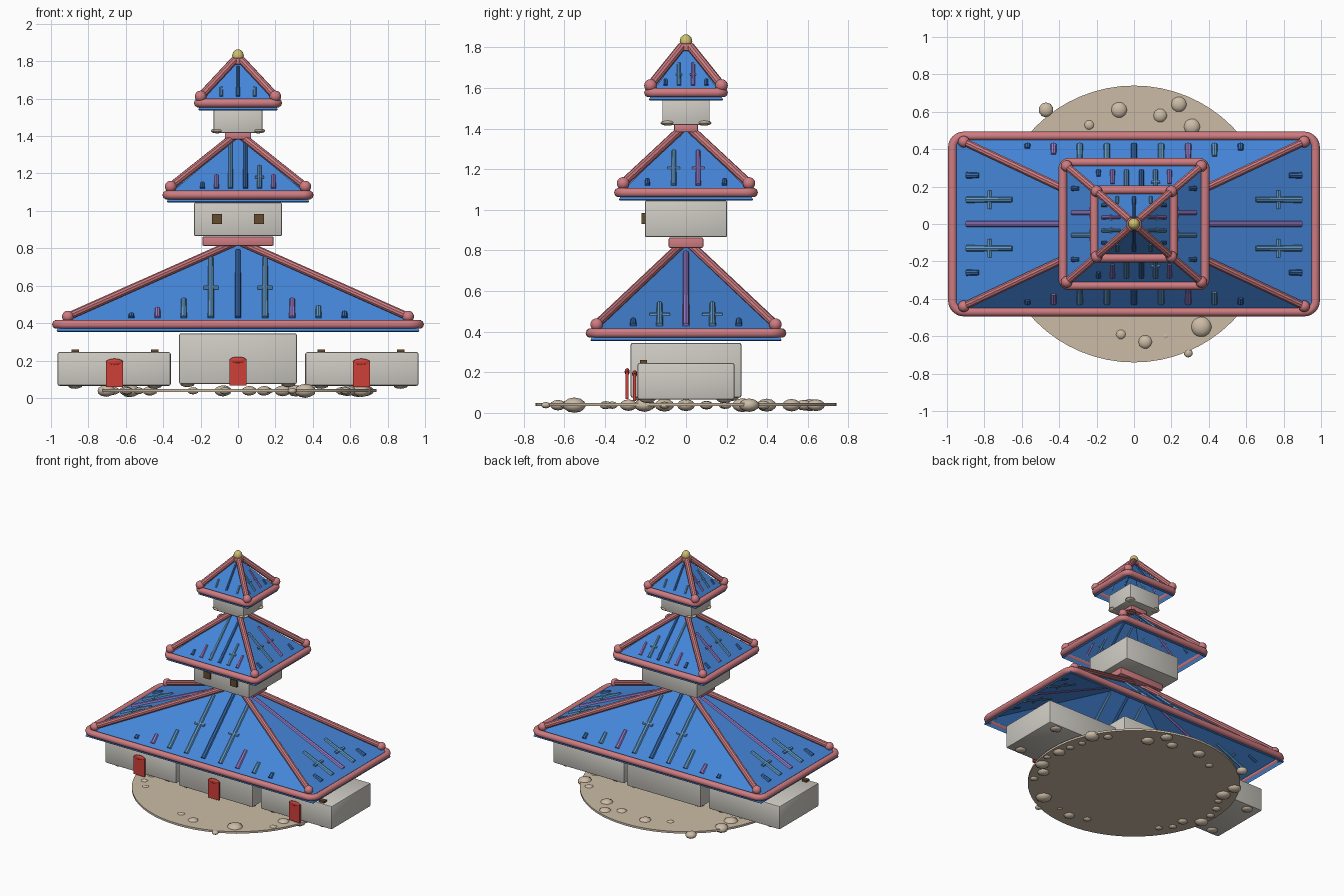
import bpy, bmesh, math, random
from mathutils import Vector, Matrix

cube = bpy.data.objects.get("Cube")
if cube:
    bpy.data.objects.remove(cube)
random.seed(4)


def material(name, r, g, b):
    m = bpy.data.materials.new(name)
    m.use_nodes = True
    m.diffuse_color = (r, g, b, 1)
    m.node_tree.nodes["Principled BSDF"].inputs["Base Color"].default_value = (r, g, b, 1)
    return m


BLUE = material("roof blue", .06, .24, .7)
SKY = material("light blue", .12, .32, .58)
NAVY = material("dark blue", .04, .15, .42)
VIOLET = material("violet", .32, .2, .6)
PINK = material("trim pink", .62, .2, .22)
WALL = material("wall grey", .62, .6, .55)
SAND = material("sand", .6, .5, .38)
RED = material("door red", .62, .05, .04)
BROWN = material("window brown", .13, .07, .03)
GOLD = material("gold", .62, .52, .16)


def finish(bm, name, mat, smooth=True):
    mesh = bpy.data.meshes.new(name)
    bmesh.ops.recalc_face_normals(bm, faces=bm.faces[:])
    bm.to_mesh(mesh)
    bm.free()
    ob = bpy.data.objects.new(name, mesh)
    bpy.context.collection.objects.link(ob)
    mesh.materials.append(mat)
    if smooth:
        bpy.ops.object.select_all(action='DESELECT')
        ob.select_set(True)
        bpy.context.view_layer.objects.active = ob
        bpy.ops.object.shade_smooth_by_angle(angle=math.radians(35))
    return ob


def box(name, mat, centre, size, bevel=0):
    bm = bmesh.new()
    bmesh.ops.create_cube(bm, size=1, matrix=Matrix.Translation(centre) @ Matrix.Diagonal((*size, 1)))
    if bevel:
        bmesh.ops.bevel(bm, geom=bm.edges[:], offset=bevel, segments=2, affect='EDGES', profile=.5)
    return finish(bm, name, mat)


def ball(name, mat, centre, radii, facets=0):
    bm = bmesh.new()
    place = Matrix.Translation(centre) @ Matrix.Diagonal((*radii, 1))
    if facets:
        bmesh.ops.create_icosphere(bm, subdivisions=facets, radius=1, matrix=place)
    else:
        bmesh.ops.create_uvsphere(bm, u_segments=16, v_segments=10, radius=1, matrix=place)
    return finish(bm, name, mat)


def rod(name, mat, a, b, r1, r2=None, sides=10):
    a, b = Vector(a), Vector(b)
    d = b - a
    bm = bmesh.new()
    bmesh.ops.create_cone(bm, cap_ends=True, segments=sides, radius1=r1, radius2=r1 if r2 is None else r2,
                          depth=d.length, matrix=Matrix.Translation((a + b) / 2)
                          @ d.to_track_quat('Z', 'Y').to_matrix().to_4x4())
    return finish(bm, name, mat)


def rim(name, hx, hy, z, corner, radius):
    # rounded rectangular tube
    curve = bpy.data.curves.new(name, 'CURVE')
    curve.dimensions = '3D'
    curve.bevel_depth = radius
    curve.bevel_resolution = 3
    points = []
    for k, (sx, sy) in enumerate([(1, 1), (-1, 1), (-1, -1), (1, -1)]):
        for i in range(6):
            t = (k + i / 5) * math.pi / 2
            points.append((sx * (hx - corner) + corner * math.cos(t),
                           sy * (hy - corner) + corner * math.sin(t), z, 1))
    spline = curve.splines.new('POLY')
    spline.points.add(len(points) - 1)
    for p, co in zip(spline.points, points):
        p.co = co
    spline.use_cyclic_u = True
    ob = bpy.data.objects.new(name, curve)
    bpy.context.collection.objects.link(ob)
    curve.materials.append(PINK)
    bpy.ops.object.select_all(action='DESELECT')
    ob.select_set(True)
    bpy.context.view_layer.objects.active = ob
    bpy.ops.object.convert(target='MESH')
    bpy.ops.object.shade_smooth_by_angle(angle=math.radians(40))


def roof(tier, hx, hy, eave, apex, knob, corner, cap, front, side, rib):
    # thin pyramid shell with a short skirt hanging under the rim
    bm = bmesh.new()
    top = bm.verts.new((0, 0, apex))
    signs = [(1, 1), (-1, 1), (-1, -1), (1, -1)]
    edge = [bm.verts.new((sx * (hx - .02), sy * (hy - .02), eave + .01)) for sx, sy in signs]
    skirt = [bm.verts.new((sx * hx, sy * hy, eave - .035)) for sx, sy in signs]
    for i in range(4):
        j = (i + 1) % 4
        bm.faces.new((top, edge[i], edge[j]))
        bm.faces.new((edge[i], skirt[i], skirt[j], edge[j]))
    shell = finish(bm, tier + "_roof", BLUE, False)
    mod = shell.modifiers.new("thickness", 'SOLIDIFY')
    mod.thickness = .008

    rim(tier + "_roof_rim", hx, hy, eave, corner, .024)
    for sx, sy in signs:
        foot = (sx * knob[0], sy * knob[1], knob[2])
        ball(tier + "_roof_knob", PINK, foot, (.031,) * 3)
        rod(tier + "_hip_beam", PINK, foot, (sx * .02, sy * .02, apex), .021)
    box(tier + "_ridge_cap", PINK, (0, 0, cap[2]), (cap[0] * 2, cap[1] * 2, cap[3]), .006)

    # battens lying on the slopes, the same on opposite sides
    def on_slope(along_x, sign, off, z):
        run = ((hx if along_x else hy) - .02) * (apex - z) / (apex - eave - .01)
        return (sign * run, off, z) if along_x else (off, sign * run, z)

    for along_x, battens in ((False, front), (True, side)):
        for off, length, mat, cross in battens:
            for s in (-1, 1):
                low = eave + .035
                rod(tier + "_batten", mat, on_slope(along_x, s, off, low),
                    on_slope(along_x, s, off, low + length), rib, rib * .8, 8)
                if cross:
                    z = low + length * .5
                    rod(tier + "_crosspiece", mat, on_slope(along_x, s, off - cross, z),
                        on_slope(along_x, s, off + cross, z), rib * .7, sides=6)


# ground disc and scattered stones
rod("ground_disc", SAND, (0, 0, .033), (0, 0, .048), .74, sides=64)
stones = [(-.47, .61, .04), (-.24, .53, .03), (-.08, .61, .046), (.14, .58, .04), (.24, .64, .045),
          (.31, .52, .047), (.36, -.55, .058), (.06, -.63, .04), (-.07, -.59, .03), (.17, -.6, .02),
          (.29, -.69, .024)]
for s in (-1, 1):
    for k in range(9):
        t = (k - 4) * .15
        r = random.uniform(.62, .72)
        stones.append((s * r * math.cos(t), r * math.sin(t), random.uniform(.025, .055)))
for x, y, r in stones:
    ball("stone", SAND, (x, y, .038), (r, r, min(r * .65, .038)), 2)

# ground floor: hall and two wings
box("main_hall", WALL, (0, 0, .21), (.63, .545, .27), .01)
for s in (-1, 1):
    box("wing", WALL, (s * .662, 0, .155), (.605, .477, .18), .01)
    for x in (.445, .87):
        box("wing_window", BROWN, (s * x, -.21, .25), (.04, .035, .02))
        for y in (-.19, .19):
            ball("wing_foot", SAND, (s * x, y, .066), (.04, .04, .017), 2)
    for y in (-.22, .22):
        ball("hall_foot", SAND, (s * .27, y, .075), (.04, .04, .017), 2)

# arched doors
for x, y, z in ((-.66, -.253, 0), (0, -.29, .01), (.66, -.253, 0)):
    box("door", RED, (x, y, .125 + z), (.092, .014, .135))
    ball("door_arch", RED, (x, y, .192 + z), (.046, .012, .018))

# upper storeys
box("middle_storey", WALL, (0, 0, .955), (.47, .405, .18), .008)
box("top_storey", WALL, (0, 0, 1.482), (.262, .233, .13), .006)
for s in (-1, 1):
    box("middle_window", BROWN, (s * .113, -.208, .957), (.054, .02, .052))
    for y in (-.09, .09):
        ball("top_storey_foot", SAND, (s * .11, y, 1.428), (.036, .036, .014), 2)

# roofs: (offset, length up the slope, colour, crosspiece half width)
roof("lower", .97, .47, .393, .83, (.91, .44, .435), .06, (.19, .085, .838, .05),
     [(-.57, .02, NAVY, 0), (-.43, .05, VIOLET, 0), (-.29, .1, SKY, 0), (-.145, .32, SKY, .04),
      (0, .36, NAVY, 0), (.145, .32, SKY, .04), (.29, .1, VIOLET, 0), (.43, .06, SKY, 0),
      (.57, .03, NAVY, 0)],
     [(-.26, .03, NAVY, 0), (-.13, .11, SKY, .05), (0, .36, VIOLET, 0), (.13, .11, SKY, .05),
      (.26, .03, NAVY, 0)], .017)
roof("middle", .38, .33, 1.085, 1.4, (.36, .31, 1.13), .035, (.07, .058, 1.402, .04),
     [(-.19, .03, NAVY, 0), (-.115, .07, VIOLET, 0), (-.04, .25, SKY, 0), (.04, .25, NAVY, 0),
      (.115, .12, SKY, .025), (.19, .07, VIOLET, 0)],
     [(-.19, .03, NAVY, 0), (-.06, .17, SKY, .03), (.06, .17, VIOLET, .03), (.19, .03, NAVY, 0)], .013)
roof("top", .212, .182, 1.577, 1.805, (.2, .175, 1.612), .03, (.04, .035, 1.8, .035),
     [(-.09, .05, SKY, 0), (0, .16, NAVY, 0), (.09, .05, SKY, 0)],
     [(-.1, .03, NAVY, 0), (-.035, .11, SKY, .015), (.035, .11, VIOLET, .015), (.1, .03, NAVY, 0)], .01)

# finial
ball("finial", GOLD, (0, 0, 1.828), (.031, .031, .036))
